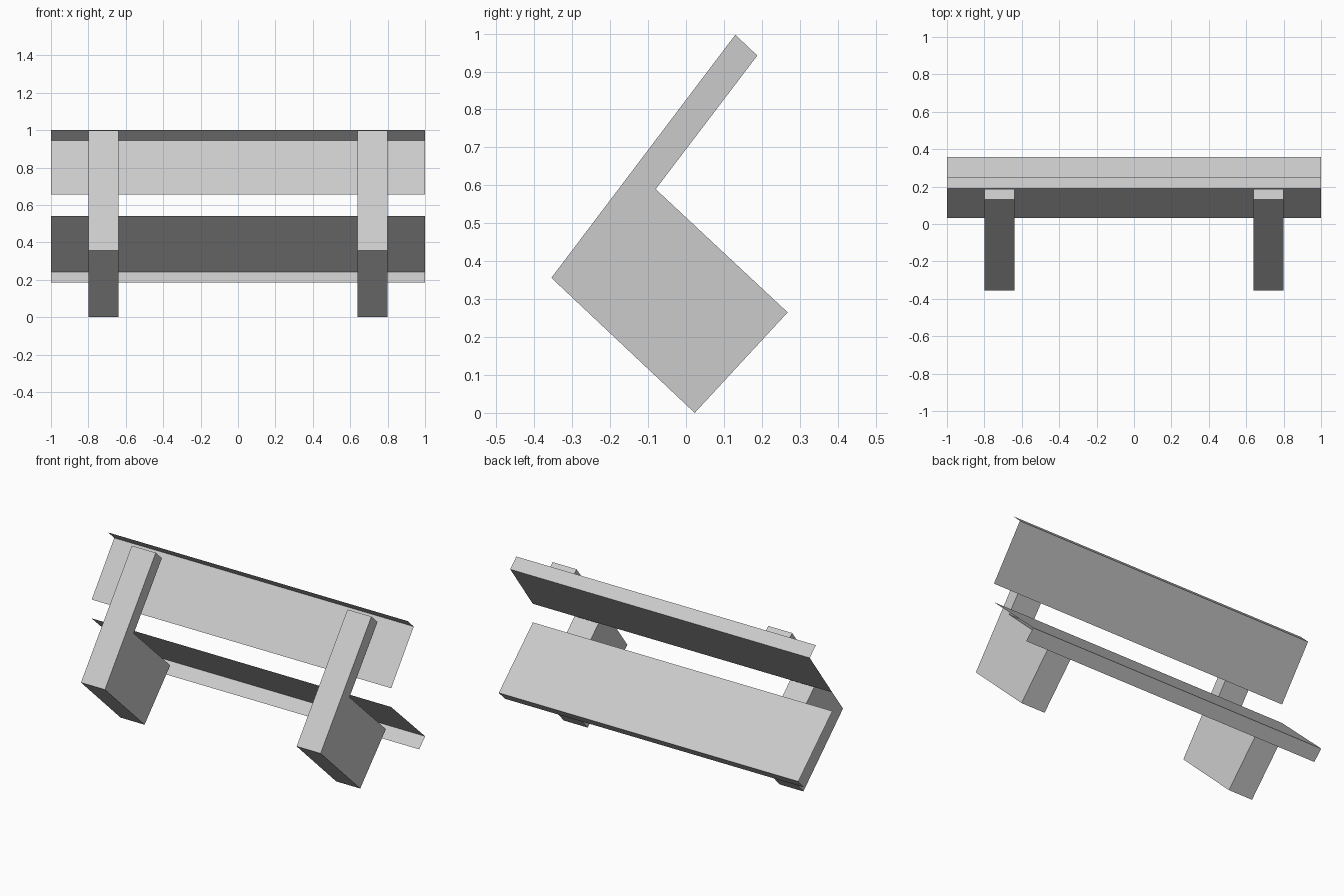
import bpy
import bmesh

cube = bpy.data.objects.get("Cube")
if cube:
    bpy.data.objects.remove(cube, do_unlink=True)

# One plain grey for the whole bench
grey = bpy.data.materials.new("plain_grey")
grey.use_nodes = True
colour = (0.6, 0.6, 0.6, 1.0)
grey.diffuse_color = colour
grey.node_tree.nodes["Principled BSDF"].inputs["Base Color"].default_value = colour


def extrude_profile(name, profile, x_min, x_max, solid):
    """Sweep a (y, z) profile along x, as a capped solid or an open sheet."""
    bm = bmesh.new()
    near = [bm.verts.new((x_min, y, z)) for y, z in profile]
    far = [bm.verts.new((x_max, y, z)) for y, z in profile]
    count = len(profile)
    for i in range(count if solid else count - 1):
        j = (i + 1) % count
        bm.faces.new((near[i], near[j], far[j], far[i]))
    if solid:
        bm.faces.new(far)
        bm.faces.new(near[::-1])
    mesh = bpy.data.meshes.new(name)
    bm.to_mesh(mesh)
    bm.free()
    mesh.materials.append(grey)
    obj = bpy.data.objects.new(name, mesh)
    bpy.context.collection.objects.link(obj)
    return obj


# L-shaped supports, mirrored to both sides
support_profile = [(0.023, 0.0), (0.268, 0.265), (-0.08, 0.59),
                   (0.188, 0.942), (0.13, 0.997), (-0.355, 0.356)]
supports = extrude_profile("supports", support_profile, 0.64, 0.8, True)
supports.modifiers.new("both_sides", "MIRROR")

# Seat board: open shell of front edge and sitting face
extrude_profile("seat", [(0.3, 0.184), (0.357, 0.241), (0.032, 0.542)],
                -1, 1, False)

# Backrest board: open shell of leaning face and top edge
extrude_profile("backrest", [(0.033, 0.655), (0.248, 0.945), (0.19, 1.0)],
                -1, 1, False)
